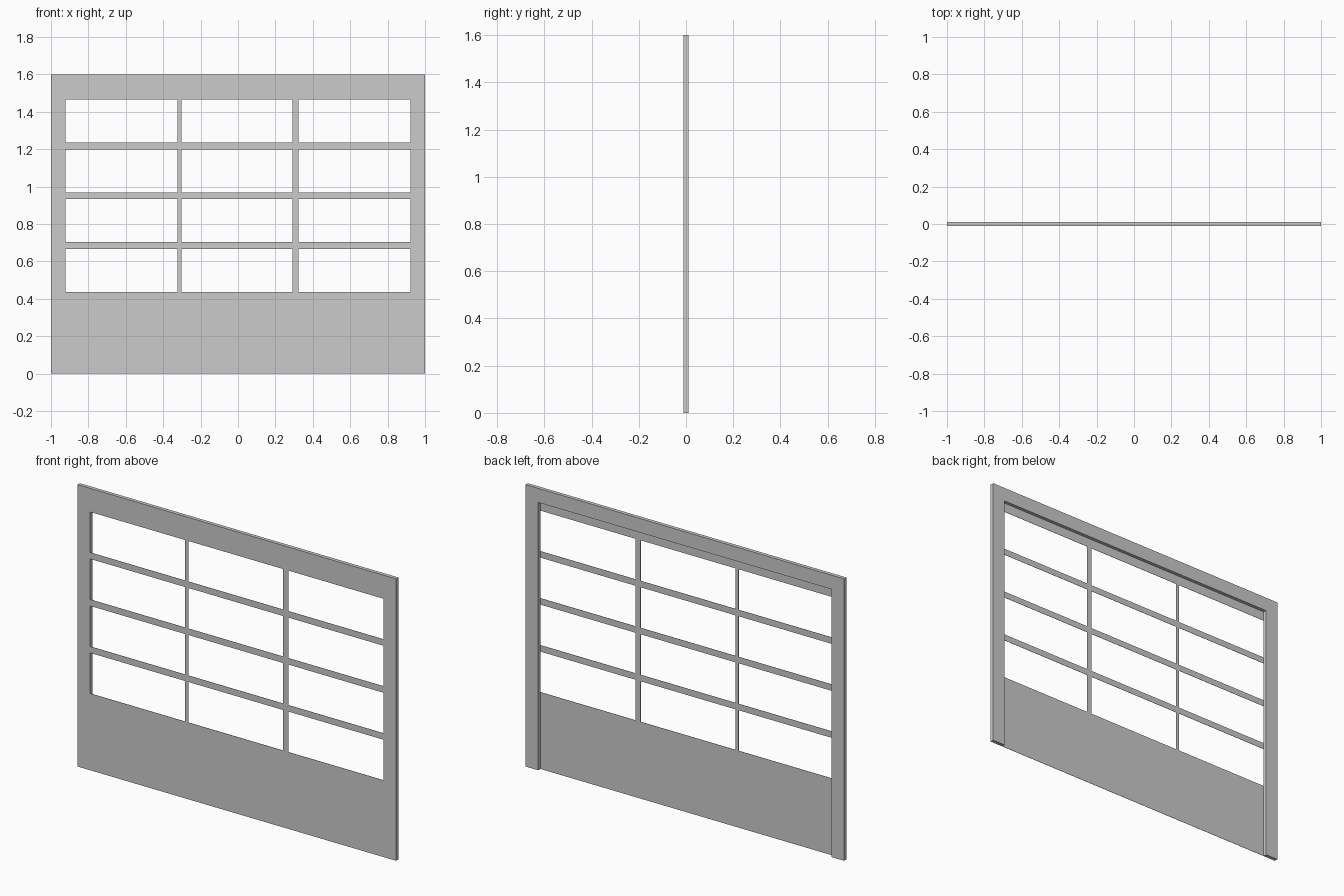
import bpy
import bmesh

if "Cube" in bpy.data.objects:
    bpy.data.objects.remove(bpy.data.objects["Cube"])

FRONT, BACK = -0.0105, 0.0105   # full frame depth
SHEET = 0.0015                  # thin door sheet, flush with the frame front

grey = bpy.data.materials.new("light_grey")
grey.diffuse_color = (0.6, 0.6, 0.6, 1)
grey.use_nodes = True
grey.node_tree.nodes["Principled BSDF"].inputs["Base Color"].default_value = grey.diffuse_color


def extrude_faces(name, faces, y0, y1):
    """Build flat x-z polygons at y0 and extrude them together to y1."""
    bm = bmesh.new()
    made = [bm.faces.new([bm.verts.new((x, y0, z)) for x, z in f]) for f in faces]
    bmesh.ops.remove_doubles(bm, verts=bm.verts, dist=1e-5)
    ext = bmesh.ops.extrude_face_region(bm, geom=list(bm.faces), use_keep_orig=True)
    for v in ext["geom"]:
        if isinstance(v, bmesh.types.BMVert):
            v.co.y = y1
    bmesh.ops.recalc_face_normals(bm, faces=bm.faces)
    bmesh.ops.dissolve_limit(bm, angle_limit=0.01, verts=bm.verts, edges=bm.edges)
    me = bpy.data.meshes.new(name)
    bm.to_mesh(me)
    bm.free()
    me.materials.append(grey)
    ob = bpy.data.objects.new(name, me)
    bpy.context.collection.objects.link(ob)
    return ob


# Outer frame: two jambs and a header as one arch-shaped profile
IN, HEAD, TOP = 0.921, 1.52, 1.6
extrude_faces("door_frame", [
    [(-1, 0), (-IN, 0), (-IN, HEAD), (-1, TOP)],
    [(-1, TOP), (-IN, HEAD), (IN, HEAD), (1, TOP)],
    [(1, TOP), (IN, HEAD), (IN, 0), (1, 0)],
], FRONT, BACK)

# Door sheet: a grid of cells, leaving out the 3 x 4 window openings
xs = [-IN, -0.324, -0.303, 0.291, 0.323, IN]
zs = [0]
for i in range(4):
    zs += [0.436 + i * 0.2667, 0.666 + i * 0.2667]
zs.append(HEAD)
cells = []
for i in range(len(xs) - 1):
    for j in range(len(zs) - 1):
        if i % 2 == 0 and j % 2 == 1:
            continue                      # window opening
        a, b, c, d = xs[i], xs[i + 1], zs[j], zs[j + 1]
        cells.append([(a, c), (b, c), (b, d), (a, d)])
extrude_faces("door_panel", cells, FRONT, FRONT + SHEET)
